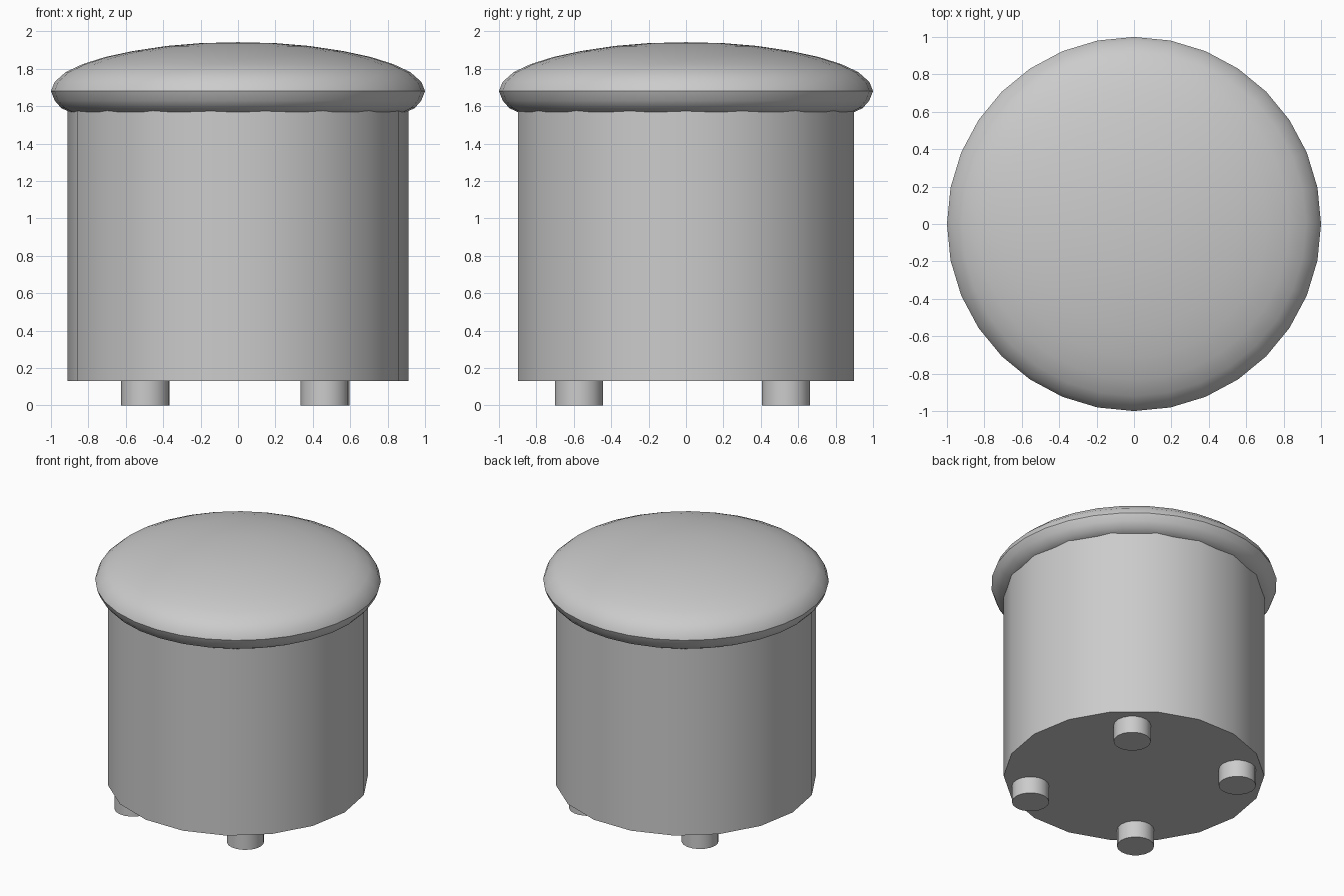
import bpy, bmesh, math

if "Cube" in bpy.data.objects:
    bpy.data.objects.remove(bpy.data.objects["Cube"], do_unlink=True)

grey = bpy.data.materials.new("soft grey")
grey.use_nodes = True
colour = (0.6, 0.6, 0.6, 1)
grey.diffuse_color = colour
grey.node_tree.nodes["Principled BSDF"].inputs["Base Color"].default_value = colour


def lathe(name, profile, sides, centre=(0, 0)):
    """Turn a (radius, height) profile, bottom to top, into a closed solid."""
    bm = bmesh.new()
    rings = []
    for r, z in profile:
        if r == 0:
            rings.append([bm.verts.new((0, 0, z))])
            continue
        angles = [2 * math.pi * i / sides for i in range(sides)]
        rings.append([bm.verts.new((r * math.cos(a), r * math.sin(a), z)) for a in angles])
    for low, high in zip(rings, rings[1:]):
        for i in range(sides):
            j = (i + 1) % sides
            loop = [low[i % len(low)], low[j % len(low)], high[j % len(high)], high[i % len(high)]]
            bm.faces.new(list(dict.fromkeys(loop)))
    for ring in (rings[0], rings[-1]):
        if len(ring) > 1:
            bm.faces.new(ring)
    bmesh.ops.recalc_face_normals(bm, faces=bm.faces)
    mesh = bpy.data.meshes.new(name)
    bm.to_mesh(mesh)
    bm.free()
    mesh.materials.append(grey)
    obj = bpy.data.objects.new(name, mesh)
    obj.location = (*centre, 0)
    bpy.context.collection.objects.link(obj)
    bpy.ops.object.select_all(action="DESELECT")
    obj.select_set(True)
    bpy.context.view_layer.objects.active = obj
    bpy.ops.object.shade_smooth_by_angle(angle=math.radians(40))
    return obj


# Drum body
lathe("drum_body", [(0.912, 0.13), (0.912, 1.62)], 18)

# Domed cushion with a rolled rim
cushion = [(0, 1.54), (0.5, 1.545), (0.8, 1.555), (0.9, 1.568), (0.945, 1.59),
           (0.98, 1.63), (1.0, 1.68), (0.98, 1.73), (0.92, 1.783), (0.83, 1.825),
           (0.71, 1.863), (0.56, 1.895), (0.38, 1.922), (0.2, 1.937), (0, 1.942)]
lathe("seat_cushion", cushion, 32)

# Four short feet
for side, x in (("right", -0.495), ("left", 0.465)):
    for end, y in (("front", -0.573), ("back", 0.535)):
        lathe(f"{end}_{side}_foot", [(0.13, 0), (0.13, 0.15)], 18, (x, y))
